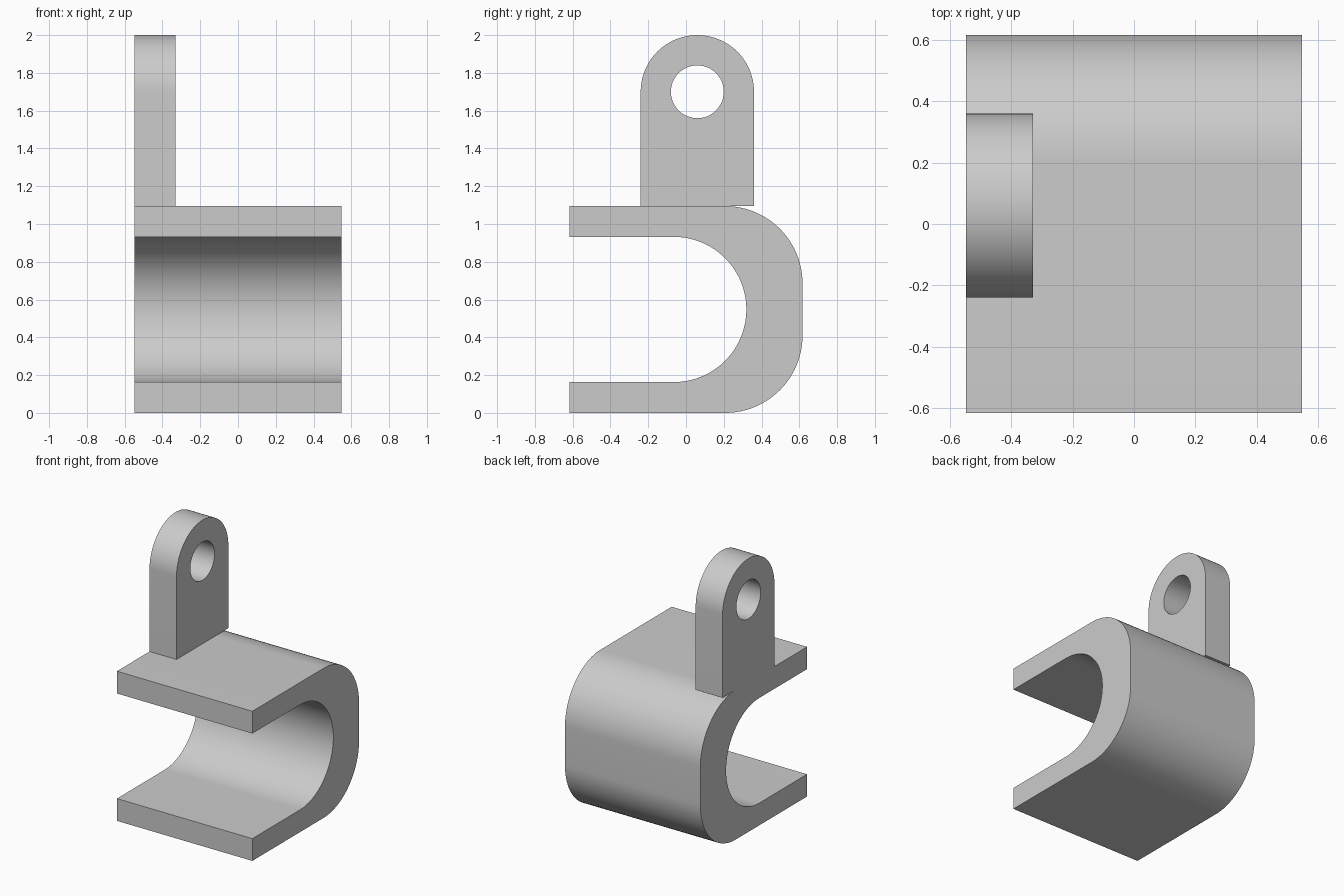
import bpy
import bmesh
from math import sin, cos, pi, radians

if "Cube" in bpy.data.objects:
    bpy.data.objects.remove(bpy.data.objects["Cube"])

grey = bpy.data.materials.new("light_grey")
grey.use_nodes = True
colour = (0.6, 0.6, 0.6, 1)
grey.diffuse_color = colour
grey.node_tree.nodes["Principled BSDF"].inputs["Base Color"].default_value = colour


def arc(y, z, radius, start, end, steps):
    """Points (y, z) along an arc, angles in degrees."""
    angles = [radians(start + (end - start) * i / steps) for i in range(steps + 1)]
    return [(y + radius * cos(a), z + radius * sin(a)) for a in angles]


def extrude_profile(name, loops, x_min, x_max):
    """Fill closed side outlines (holes allowed) and extrude them along x."""
    bm = bmesh.new()
    for loop in loops:
        verts = [bm.verts.new((x_min, y, z)) for y, z in loop]
        for i, v in enumerate(verts):
            bm.edges.new((verts[i - 1], v))
    bmesh.ops.triangle_fill(bm, use_beauty=True, edges=bm.edges[:], normal=(1, 0, 0))
    bmesh.ops.dissolve_limit(bm, angle_limit=radians(1), verts=[], edges=bm.edges[:])
    result = bmesh.ops.extrude_face_region(bm, geom=bm.faces[:], use_keep_orig=True)
    moved = [g for g in result["geom"] if isinstance(g, bmesh.types.BMVert)]
    bmesh.ops.translate(bm, verts=moved, vec=(x_max - x_min, 0, 0))
    bmesh.ops.recalc_face_normals(bm, faces=bm.faces[:])
    mesh = bpy.data.meshes.new(name)
    bm.to_mesh(mesh)
    bm.free()
    mesh.materials.append(grey)
    obj = bpy.data.objects.new(name, mesh)
    bpy.context.collection.objects.link(obj)
    bpy.ops.object.select_all(action='DESELECT')
    obj.select_set(True)
    bpy.context.view_layer.objects.active = obj
    bpy.ops.object.shade_smooth_by_angle(angle=radians(30))
    return obj


# C-shaped clamp: rounded outer corners, half-round inner channel
height, wall, front, back = 1.095, 0.163, -0.617, 0.617
corner = 0.41
inner = height / 2 - wall
clamp = [(front, 0)]
clamp += arc(back - corner, corner, corner, -90, 0, 24)
clamp += arc(back - corner, height - corner, corner, 0, 90, 24)
clamp += [(front, height), (front, height - wall)]
clamp += arc(-0.065, height / 2, inner, 90, -90, 48)
clamp += [(front, wall)]
extrude_profile("clamp_body", [clamp], -0.548, 0.548)

# Upright lug with a rounded top and a pin hole
lug_y, lug_z, lug_r = 0.06, 1.7, 0.3
lug = [(lug_y - lug_r, height), (lug_y + lug_r, height)]
lug += arc(lug_y, lug_z, lug_r, 0, 180, 48)
hole = arc(lug_y, lug_z, 0.14, 0, 360, 48)[:-1]
extrude_profile("mounting_lug", [lug, hole], -0.548, -0.33)
